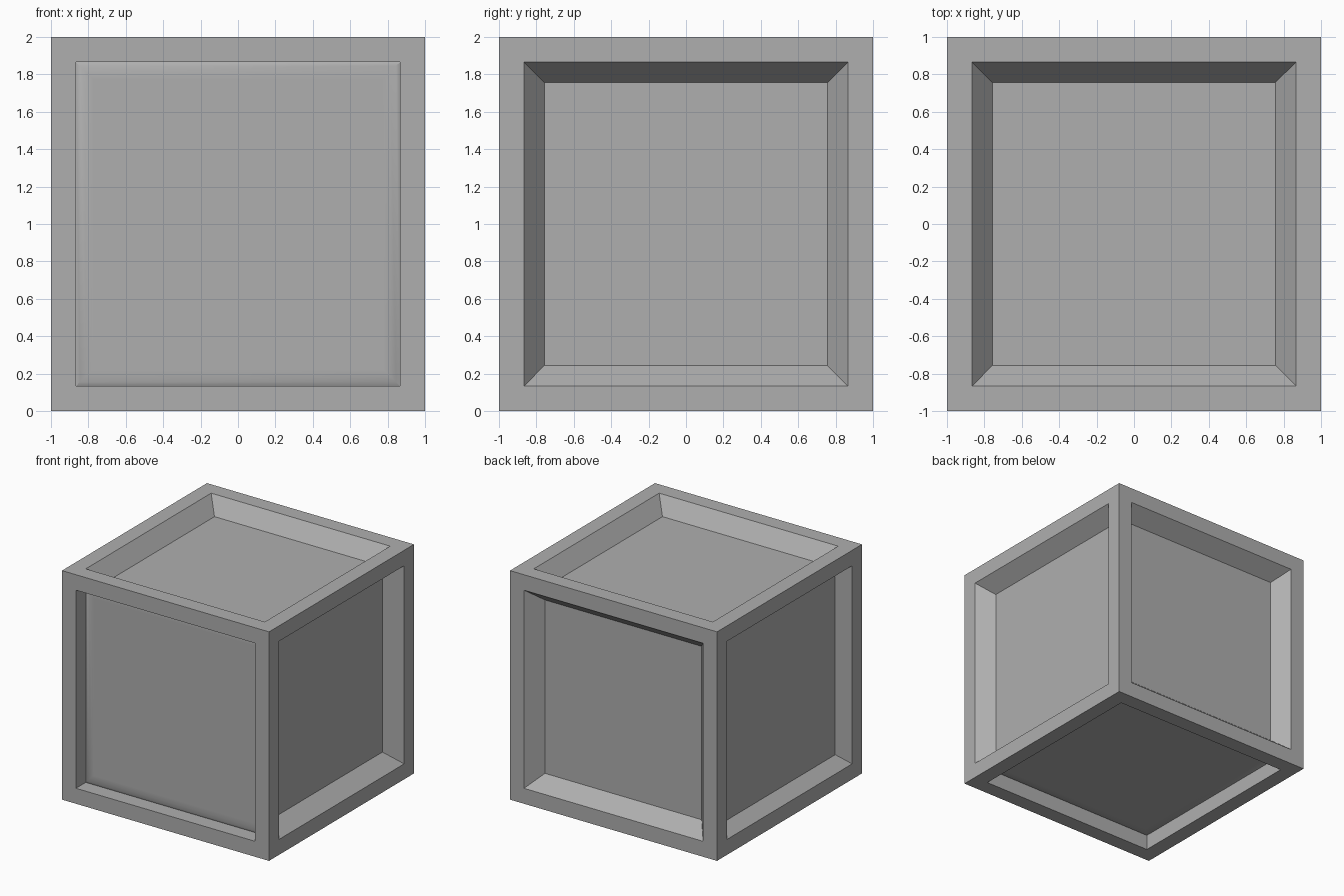
import bpy
import bmesh
from math import radians
from mathutils import Vector

default_cube = bpy.data.objects.get("Cube")
if default_cube:
    bpy.data.objects.remove(default_cube, do_unlink=True)

FRAME = 0.135    # frame width
DEPTH = 0.135    # usual recess depth
SHALLOW = 0.105  # recess depth on the -x side
SLOPE = 0.8      # run of a slanted wall per unit of depth


def inset(bm, face, thickness, depth=0.0):
    """Inset one face; the same face stays as the inner panel."""
    bmesh.ops.inset_individual(bm, faces=[face], thickness=thickness,
                               depth=depth, use_even_offset=True)


def slanted_recess(bm, face, depth):
    inset(bm, face, FRAME)
    inset(bm, face, SLOPE * depth, -depth)


def straight_recess(bm, face, depth):
    """Straight walls down to a softly cushioned panel."""
    inset(bm, face, FRAME)
    direction = face.normal.copy()
    panel = bmesh.ops.extrude_discrete_faces(bm, faces=[face])["faces"][0]
    bmesh.ops.translate(bm, verts=panel.verts, vec=-direction * depth)
    bm.normal_update()
    # Rounded rim, ending in a flat ring that keeps the middle flat
    for run, rise in ((0.02, 0.009), (0.03, 0.007), (0.03, 0.002), (0.01, 0)):
        inset(bm, panel, run, rise)


# Crate body with a recessed panel on every side
bm = bmesh.new()
bmesh.ops.create_cube(bm, size=2)
bmesh.ops.translate(bm, verts=bm.verts, vec=Vector((0, 0, 1)))
bm.normal_update()

for face in list(bm.faces):
    n = face.normal
    if n.y < -0.5 or n.z < -0.5:      # front and underside
        straight_recess(bm, face, DEPTH)
    elif n.x < -0.5:
        slanted_recess(bm, face, SHALLOW)
    else:
        slanted_recess(bm, face, DEPTH)

bmesh.ops.recalc_face_normals(bm, faces=bm.faces)
mesh = bpy.data.meshes.new("crate")
bm.to_mesh(mesh)
bm.free()

crate = bpy.data.objects.new("crate", mesh)
bpy.context.scene.collection.objects.link(crate)

# Plain grey material
grey = bpy.data.materials.new("plain_grey")
grey.use_nodes = True
colour = (0.43, 0.43, 0.43, 1)
grey.diffuse_color = colour
grey.node_tree.nodes["Principled BSDF"].inputs["Base Color"].default_value = colour
mesh.materials.append(grey)

# Smooth only the soft panel edges
bpy.ops.object.select_all(action="DESELECT")
crate.select_set(True)
bpy.context.view_layer.objects.active = crate
bpy.ops.object.shade_smooth_by_angle(angle=radians(30))
